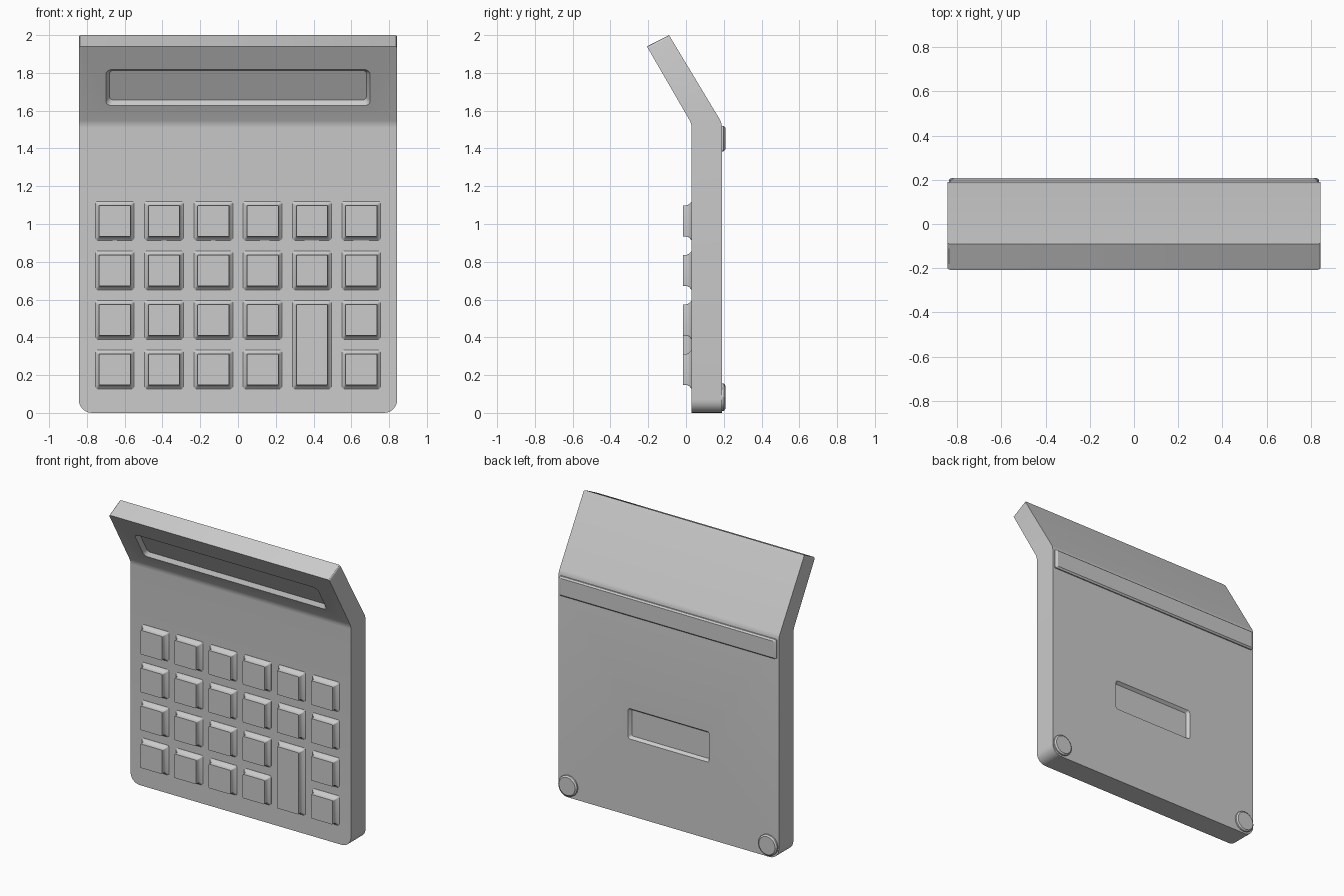
import bpy, bmesh
from math import radians, cos, sin, pi
from mathutils import Matrix, Vector

cube = bpy.data.objects.get("Cube")
if cube:
    bpy.data.objects.remove(cube)

grey = bpy.data.materials.new("plain grey")
grey.use_nodes = True
COLOUR = (0.6, 0.6, 0.6, 1)
grey.diffuse_color = COLOUR
grey.node_tree.nodes["Principled BSDF"].inputs["Base Color"].default_value = COLOUR


def finish(name, bm):
    bmesh.ops.recalc_face_normals(bm, faces=bm.faces)
    mesh = bpy.data.meshes.new(name)
    bm.to_mesh(mesh)
    bm.free()
    mesh.materials.append(grey)
    obj = bpy.data.objects.new(name, mesh)
    bpy.context.collection.objects.link(obj)
    return obj


def frame(x, y, z, tilt=0, back=False):
    """Placement on a panel: local x across, y up, z outward."""
    turn = Matrix.Rotation(pi if back else 0, 4, 'Z')
    return Matrix.Translation((x, y, z)) @ turn @ Matrix.Rotation(radians(90 + tilt), 4, 'X')


def rounded_outline(w, h, r, steps=4):
    for quarter, (sx, sy) in enumerate([(1, 1), (-1, 1), (-1, -1), (1, -1)]):
        for i in range(steps + 1):
            a = (quarter + i / steps) * pi / 2
            yield sx * (w / 2 - r) + r * cos(a), sy * (h / 2 - r) + r * sin(a)


def loft(name, sections, place):
    """Closed solid through rounded rectangles (width, height, radius, level)."""
    bm = bmesh.new()
    rings = [[bm.verts.new(place @ Vector((x, y, level))) for x, y in rounded_outline(w, h, r)]
             for w, h, r, level in sections]
    bm.faces.new(rings[0])
    bm.faces.new(rings[-1])
    for low, high in zip(rings, rings[1:]):
        for i in range(len(low)):
            j = (i + 1) % len(low)
            bm.faces.new((low[i], low[j], high[j], high[i]))
    return finish(name, bm)


def smooth(obj):
    bpy.ops.object.select_all(action='DESELECT')
    obj.select_set(True)
    bpy.context.view_layer.objects.active = obj
    bpy.ops.object.shade_smooth_by_angle(angle=radians(30))


def carve(obj, cutter):
    mod = obj.modifiers.new("recess", 'BOOLEAN')
    mod.object = cutter
    mod.solver = 'EXACT'
    bpy.ops.object.select_all(action='DESELECT')
    bpy.context.view_layer.objects.active = obj
    obj.select_set(True)
    bpy.ops.object.modifier_apply(modifier=mod.name)
    bpy.data.objects.remove(cutter)


# Body: bent side profile swept across the width
FRONT, BACK, HALF = 0.03, 0.19, 0.843
profile = [(FRONT, 0), (BACK, 0), (BACK, 1.535), (-0.09, 2.0), (-0.207, 1.94), (FRONT, 1.53)]
bm = bmesh.new()
face = bm.faces.new([bm.verts.new((-HALF, y, z)) for y, z in profile])
sweep = bmesh.ops.extrude_face_region(bm, geom=[face])
bmesh.ops.translate(bm, vec=(2 * HALF, 0, 0),
                    verts=[v for v in sweep["geom"] if isinstance(v, bmesh.types.BMVert)])


def round_edges(test, offset, segments):
    edges = [e for e in bm.edges if test(*(v.co for v in e.verts))]
    bmesh.ops.bevel(bm, geom=edges, offset=offset, segments=segments, profile=0.5, affect='EDGES')


round_edges(lambda a, b: a.z < 0.01 and b.z < 0.01 and abs(a.x - b.x) < 0.01, 0.07, 6)
round_edges(lambda a, b: a.z > 1.9 and b.z > 1.9 and abs(a.x - b.x) < 0.01, 0.012, 3)
round_edges(lambda a, b: 1.5 < a.z < 1.6 and 1.5 < b.z < 1.6 and abs(a.x - b.x) > 1, 0.02, 3)
body = finish("body", bm)

# Display window and rear label recess, both with sloping walls
carve(body, loft("display_cutter", [(1.36, 0.18, 0.02, -0.025), (1.44, 0.26, 0.04, 0.025)],
                 frame(0, -0.081, 1.722, tilt=30)))
carve(body, loft("label_cutter", [(0.59, 0.18, 0.01, -0.02), (0.65, 0.24, 0.02, 0.02)],
                 frame(0, BACK, 0.635, back=True)))
smooth(body)

# Keys: flat caps with flared bases, one tall key in the fifth column
PITCH, CAP = 0.261, 0.166
for col in range(6):
    for row in range(4):
        if col == 4 and row == 1:
            continue
        tall = col == 4 and row == 0
        extra = PITCH if tall else 0
        x = (col - 2.5) * PITCH
        z = 0.23 + row * 0.262 + extra / 2
        sections = [(CAP + grow, CAP + grow + extra, r, level) for grow, r, level in
                    [(0.04, 0.012, -0.01), (0.04, 0.012, 0.001), (0.012, 0.008, 0.012),
                     (0, 0.005, 0.024), (0, 0.005, 0.046)]]
        name = "tall_key" if tall else f"key_{row + 1}_{col + 1}"
        smooth(loft(name, sections, frame(x, FRONT, z)))

# Round rear feet
for side, x in (("left", 0.765), ("right", -0.765)):
    sections = [(d, d, d / 2, level) for d, level in
                [(0.145, -0.01), (0.145, 0.01), (0.125, 0.018)]]
    smooth(loft(f"{side}_foot", sections, frame(x, BACK, 0.083, back=True)))

# Long rear support bar
smooth(loft("rear_bar", [(1.66, 0.135, 0.01, -0.01), (1.66, 0.135, 0.01, 0.008),
                         (1.63, 0.115, 0.008, 0.018)], frame(0, BACK, 1.452, back=True)))
